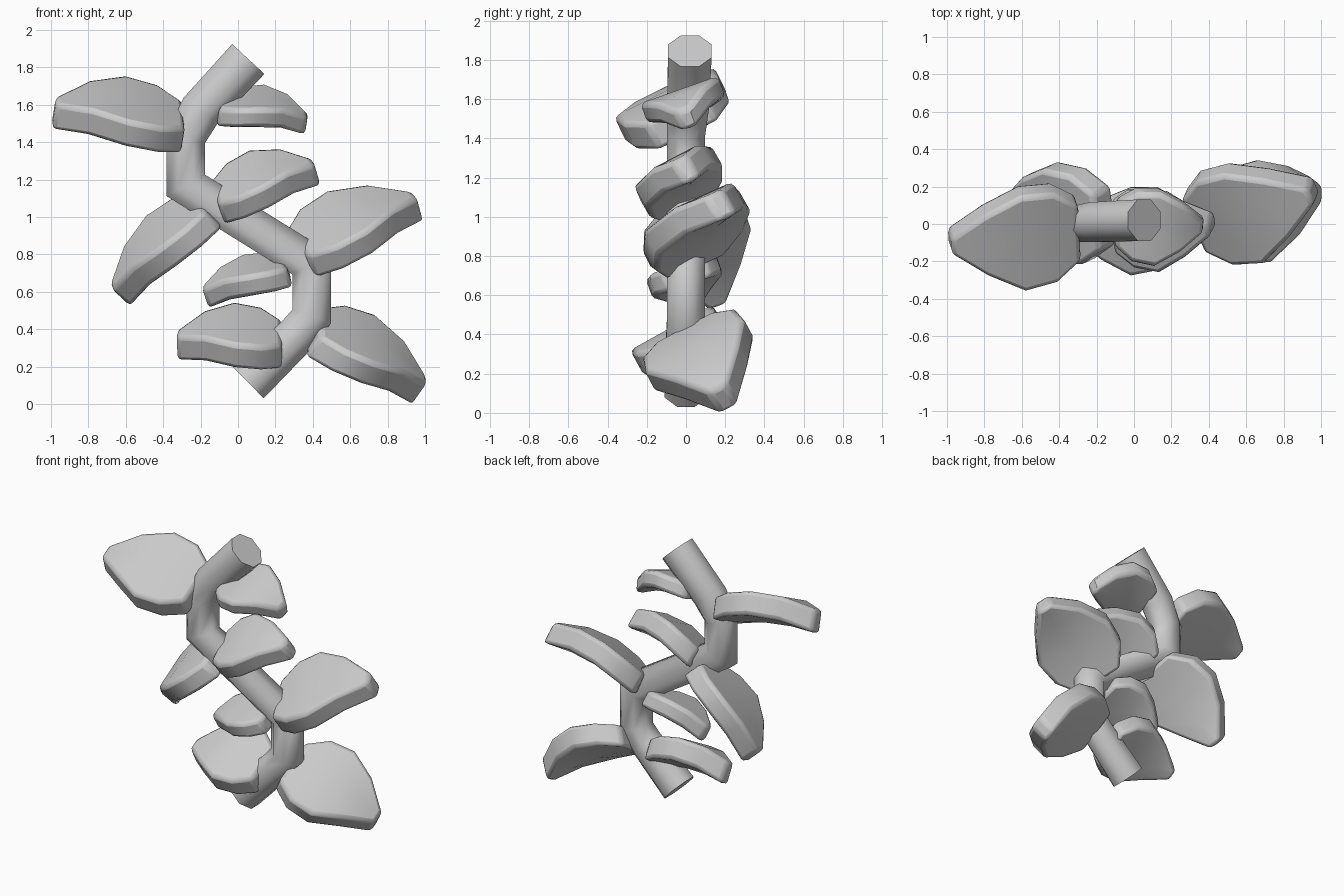
import bpy, bmesh, math
from mathutils import Vector

if "Cube" in bpy.data.objects:
    bpy.data.objects.remove(bpy.data.objects["Cube"])


def finish(bm, name, bevel, segments, angle):
    bmesh.ops.recalc_face_normals(bm, faces=bm.faces)
    mesh = bpy.data.meshes.new(name)
    bm.to_mesh(mesh)
    bm.free()
    ob = bpy.data.objects.new(name, mesh)
    bpy.context.collection.objects.link(ob)
    if bevel:
        mod = ob.modifiers.new("round_edges", 'BEVEL')
        mod.width = bevel
        mod.segments = segments
        mod.limit_method = 'ANGLE'
        mod.angle_limit = math.radians(50)
    bpy.ops.object.select_all(action='DESELECT')
    ob.select_set(True)
    bpy.context.view_layer.objects.active = ob
    bpy.ops.object.shade_smooth_by_angle(angle=math.radians(angle))
    return ob


def bridge(bm, rings):
    # Skin closed rings into a capped solid
    n = len(rings[0])
    for a, b in zip(rings, rings[1:]):
        for i in range(n):
            j = (i + 1) % n
            bm.faces.new((a[i], a[j], b[j], b[i]))
    bm.faces.new(rings[0])
    bm.faces.new(rings[-1][::-1])


def stem(name, path, sides=8):
    # path entries: x, y, z, radius; rings are mitred at every bend
    pts = [Vector(p[:3]) for p in path]
    side = Vector((0, 1, 0))
    bm = bmesh.new()
    rings = []
    for k, p in enumerate(pts):
        d_in = (p - pts[max(k - 1, 0)]).normalized()
        d_out = (pts[min(k + 1, len(pts) - 1)] - p).normalized()
        tangent = (d_in + d_out).normalized()
        across = tangent.cross(side).normalized()
        miter = 1 / max(tangent.dot(d_out if k == 0 else d_in), 0.7)
        r = path[k][3]
        ring = []
        for i in range(sides):
            a = 2 * math.pi * (i + 0.5) / sides
            ring.append(bm.verts.new(p + side * r * math.cos(a)
                                     + across * r * miter * math.sin(a) * 1.06))
        rings.append(ring)
    bridge(bm, rings)
    return finish(bm, name, 0, 1, 50)


# Leaf outline: position along the length, front width, back width, lift
OUTLINE = [(0, .58, .58, 0), (.2, .93, .95, .58), (.45, 1, 1, 1),
           (.73, .62, .68, .88), (1, .17, .17, 0)]


def leaf(name, base, tip, half_width, roll, thick, arch):
    base, tip = Vector(base), Vector(tip)
    axis = (tip - base).normalized()
    r = math.radians(roll)
    side = Vector((0, math.cos(r), math.sin(r)))
    side = (side - axis * side.dot(axis)).normalized()
    up = axis.cross(side)
    if up.z < 0:
        up = -up
    bm = bmesh.new()
    rings = []
    h = thick / 2
    for u, front, back, lift in OUTLINE:
        p = base.lerp(tip, u) + up * arch * lift
        keel = -h - 0.5 * arch * lift      # underside is fuller along the middle
        ring = [bm.verts.new(p + side * (s * half_width) + up * t)
                for s, t in ((-front, -h), (0, keel), (back, -h),
                             (back, h), (0, h), (-front, h))]
        rings.append(ring)
    bridge(bm, rings)
    return finish(bm, name, 0.025, 2, 40)


# Zigzag stem
stem("stem", [(.055, .02, 1.845, .12), (-.2, .01, 1.57, .115), (-.28, 0, 1.42, .105),
              (-.28, 0, 1.17, .105), (.395, 0, .75, .105), (.395, 0, .47, .105),
              (.31, 0, .365, .11), (.055, 0, .115, .12)])

# Leaves: base, tip, half width, roll, thickness, arch
leaves = [
    ("upper_left_leaf", (-.30, -.02, 1.48), (-.985, -.09, 1.555), .285, 26, .155, .06),
    ("middle_left_leaf", (-.15, .03, 1.04), (-.63, .14, .58), .275, 27, .145, .065),
    ("lower_left_leaf", (.235, -.01, .32), (-.325, -.01, .315), .24, 29, .15, .06),
    ("small_left_leaf", (.27, 0, .71), (-.175, .02, .57), .19, 20, .12, .05),
    ("upper_right_leaf", (-.10, .01, 1.57), (.365, 0, 1.495), .21, 20, .11, .065),
    ("centre_right_leaf", (-.11, -.01, 1.075), (.42, 0, 1.24), .225, 30, .14, .065),
    ("middle_right_leaf", (.33, .02, .795), (.96, .18, 1.06), .285, 30, .15, .07),
    ("lower_right_leaf", (.40, .02, .385), (.97, .19, .07), .285, 28, .15, .07),
]
for args in leaves:
    leaf(*args)
